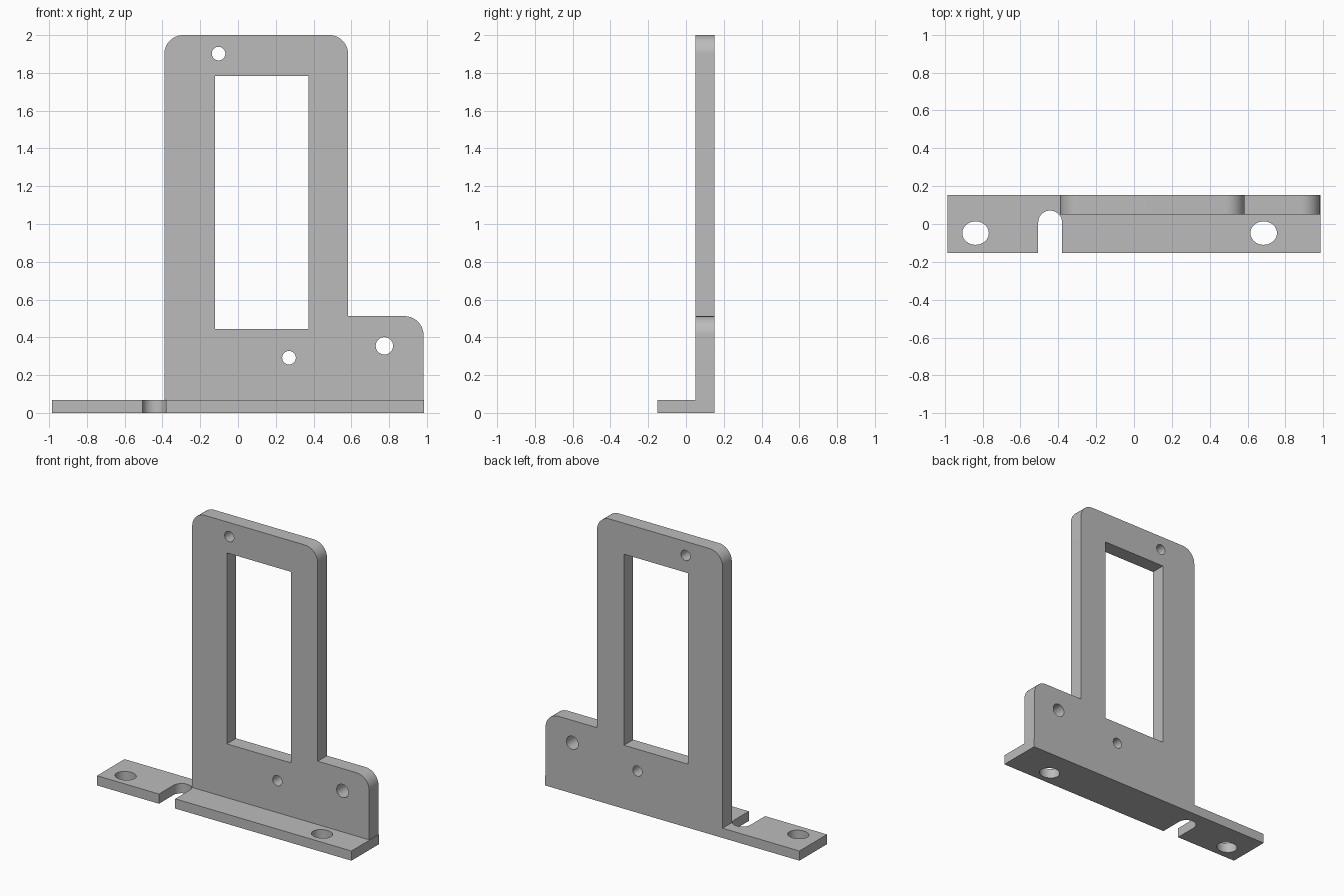
import bpy
import bmesh
from math import cos, sin, pi, radians
from mathutils import Matrix, Vector

cube = bpy.data.objects.get("Cube")
if cube:
    bpy.data.objects.remove(cube, do_unlink=True)

grey = bpy.data.materials.new("plain grey")
grey.use_nodes = True
colour = (0.5, 0.5, 0.5, 1)
grey.diffuse_color = colour
grey.node_tree.nodes["Principled BSDF"].inputs["Base Color"].default_value = colour

HALF_X, HALF_Y = 0.986, 0.152
BASE_TOP = 0.068
UPRIGHT_FRONT = 0.05


def arc(cx, cy, rx, ry, start, end, steps):
    angles = [radians(start + (end - start) * i / steps) for i in range(steps + 1)]
    return [(cx + rx * cos(a), cy + ry * sin(a)) for a in angles]


def ellipse(cx, cy, rx, ry):
    return arc(cx, cy, rx, ry, 0, 360, 40)[:-1]


def rectangle(x0, y0, x1, y1):
    return [(x0, y0), (x1, y0), (x1, y1), (x0, y1)]


def prism(name, outline, depth, matrix):
    """Extrude a flat outline along its normal, then place it."""
    bm = bmesh.new()
    face = bm.faces.new([bm.verts.new((x, y, 0)) for x, y in outline])
    side = bmesh.ops.extrude_face_region(bm, geom=[face])
    moved = [v for v in side["geom"] if isinstance(v, bmesh.types.BMVert)]
    bmesh.ops.translate(bm, verts=moved, vec=Vector((0, 0, depth)))
    bmesh.ops.transform(bm, matrix=matrix, verts=bm.verts)
    bmesh.ops.recalc_face_normals(bm, faces=bm.faces)
    mesh = bpy.data.meshes.new(name)
    bm.to_mesh(mesh)
    bm.free()
    mesh.materials.append(grey)
    obj = bpy.data.objects.new(name, mesh)
    bpy.context.collection.objects.link(obj)
    return obj


def combine(target, other, operation):
    """Apply a boolean and discard the helper."""
    bpy.context.view_layer.objects.active = target
    mod = target.modifiers.new(operation, 'BOOLEAN')
    mod.operation = operation
    mod.solver = 'EXACT'
    mod.object = other
    bpy.ops.object.modifier_apply(modifier=mod.name)
    bpy.data.objects.remove(other, do_unlink=True)


# Outlines drawn in x-z are stood up so that they extrude towards the front
stand = Matrix.Translation((0, HALF_Y, 0)) @ Matrix.Rotation(pi / 2, 4, 'X')
stand_cut = Matrix.Translation((0, 0.5, 0)) @ Matrix.Rotation(pi / 2, 4, 'X')
flat = Matrix.Identity(4)
flat_cut = Matrix.Translation((0, 0, -0.2))

# Base strip with an open slot in its front edge
slot = arc(-0.443, 0.008, 0.063, 0.063, 180, 0, 24)
base_outline = [(-HALF_X, -HALF_Y), (slot[0][0], -HALF_Y)] + slot + [
    (slot[-1][0], -HALF_Y), (HALF_X, -HALF_Y), (HALF_X, HALF_Y), (-HALF_X, HALF_Y)]
bracket = prism("mounting_bracket", base_outline, BASE_TOP, flat)

# Upright plate with rounded corners and a low shoulder
left, right, shoulder_end, radius = -0.39, 0.583, 0.982, 0.1
upright_outline = [(left, 0.03), (shoulder_end, 0.03)]
upright_outline += arc(shoulder_end - radius, 0.512 - radius, radius, radius, 0, 90, 14)
upright_outline += [(right, 0.512)]
upright_outline += arc(right - radius, 2 - radius, radius, radius, 0, 90, 14)
upright_outline += arc(left + radius, 2 - radius, radius, radius, 90, 180, 14)
upright = prism("upright_plate", upright_outline, HALF_Y - UPRIGHT_FRONT, stand)
combine(bracket, upright, 'UNION')

# Window and screw holes through the upright
window = rectangle(-0.121, 0.445, 0.374, 1.783)
combine(bracket, prism("window_cutter", window, 1, stand_cut), 'DIFFERENCE')
for x, z, r in [(-0.103, 1.902, 0.036), (0.27, 0.292, 0.036), (0.775, 0.355, 0.046)]:
    combine(bracket, prism("screw_cutter", ellipse(x, z, r, r), 1, stand_cut), 'DIFFERENCE')

# Oval mounting holes through the base
for x in (-0.837, 0.685):
    combine(bracket, prism("oval_cutter", ellipse(x, -0.048, 0.07, 0.062), 0.5, flat_cut), 'DIFFERENCE')

# Smooth the rounded walls, keep the edges crisp
bpy.ops.object.select_all(action='DESELECT')
bracket.select_set(True)
bpy.context.view_layer.objects.active = bracket
bpy.ops.object.shade_smooth_by_angle(angle=radians(30))
